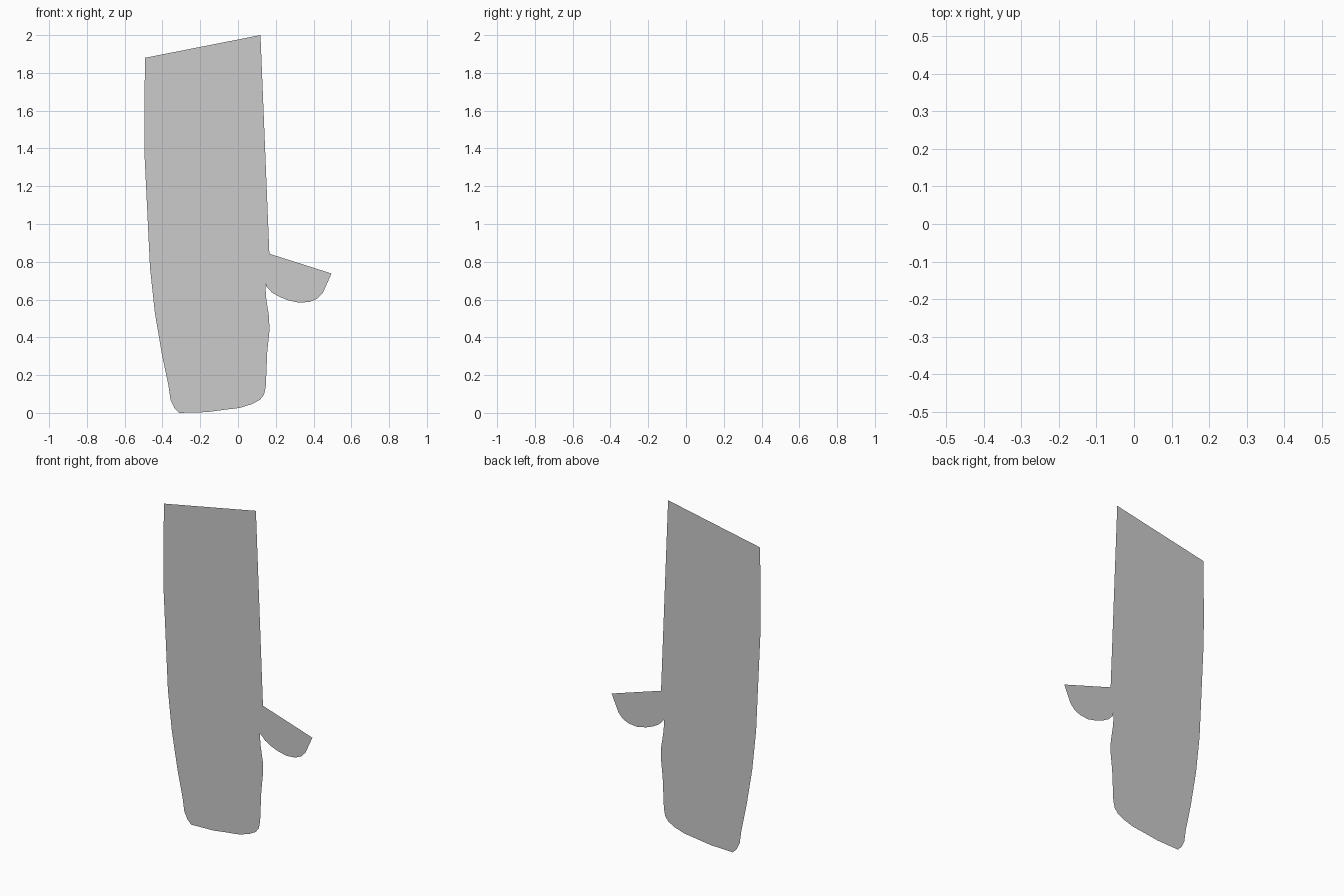
import bpy
import bmesh


def sheet(name, outline, y):
    """Flat, zero-thickness panel facing -y from an (x, z) outline."""
    bm = bmesh.new()
    face = bm.faces.new([bm.verts.new((x, y, z)) for x, z in outline])
    face.normal_update()
    if face.normal.y > 0:
        face.normal_flip()
    bmesh.ops.triangulate(bm, faces=[face])
    mesh = bpy.data.meshes.new(name)
    bm.to_mesh(mesh)
    bm.free()
    obj = bpy.data.objects.new(name, mesh)
    bpy.context.collection.objects.link(obj)
    return obj


# Tall main panel, clockwise from its top left corner
sheet("main_panel", [
    (-0.492, 1.88), (0.119, 2.0), (0.166, 0.842), (0.145, 0.667),
    (0.15, 0.60), (0.165, 0.505), (0.166, 0.43), (0.155, 0.325),
    (0.147, 0.14), (0.138, 0.097), (0.117, 0.07), (0.075, 0.047),
    (0.008, 0.026), (-0.06, 0.018), (-0.165, 0.004), (-0.312, 0.0),
    (-0.337, 0.026), (-0.357, 0.068), (-0.368, 0.145), (-0.402, 0.305),
    (-0.44, 0.53), (-0.466, 0.77), (-0.477, 1.0), (-0.495, 1.37),
    (-0.496, 1.60),
], 0.0)

# Short side flap, slightly overlapping the front of the main panel
sheet("side_flap", [
    (0.154, 0.846), (0.168, 0.842), (0.495, 0.738), (0.45, 0.637),
    (0.42, 0.605), (0.38, 0.588), (0.325, 0.583), (0.265, 0.596),
    (0.22, 0.614), (0.18, 0.637), (0.147, 0.672),
], -0.001)
